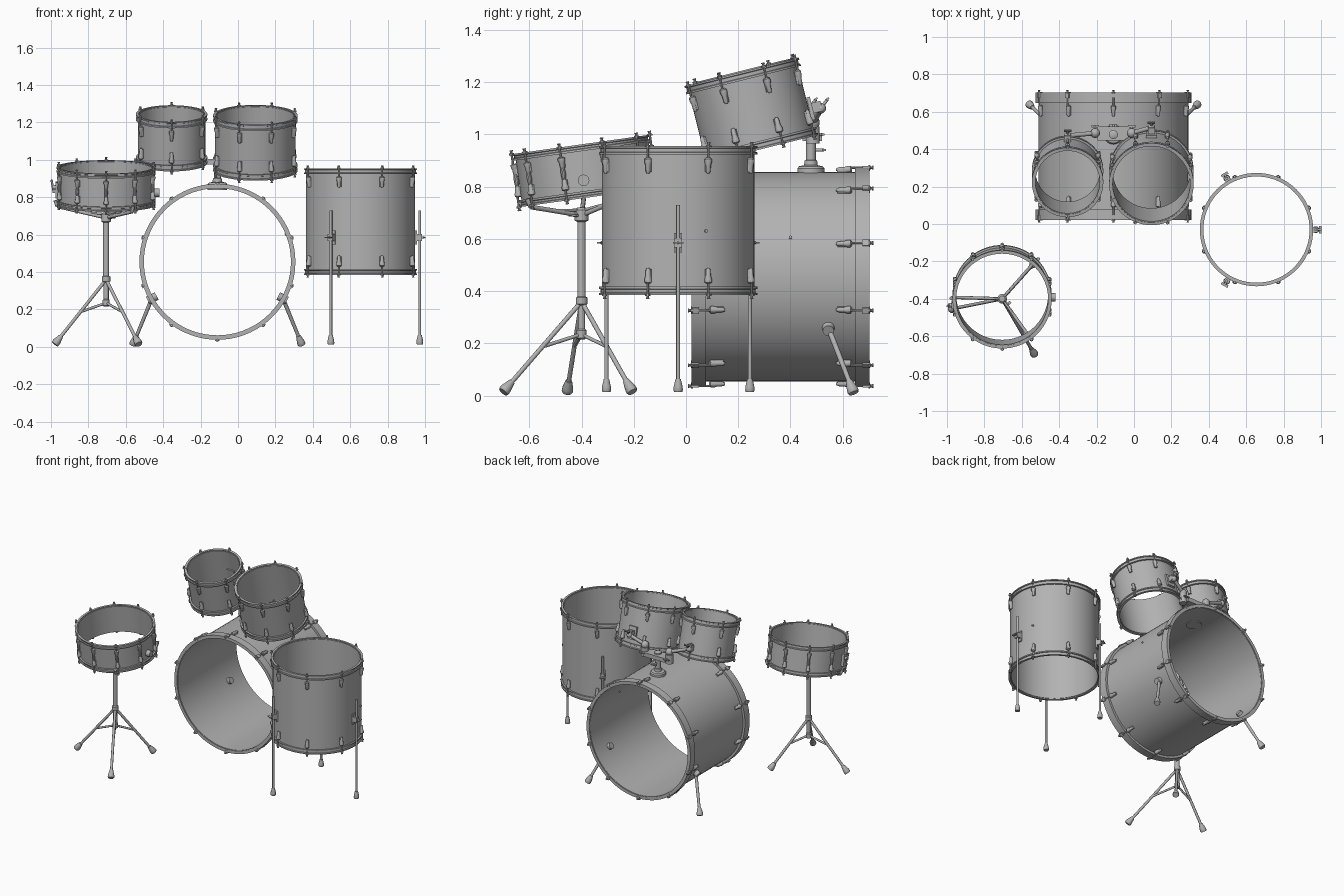
import bpy, bmesh, math
from mathutils import Matrix, Vector

if "Cube" in bpy.data.objects:
    bpy.data.objects.remove(bpy.data.objects["Cube"], do_unlink=True)

GREY = (0.45, 0.45, 0.45, 1)
mat = bpy.data.materials.new("plain_grey")
mat.use_nodes = True
mat.diffuse_color = GREY
mat.node_tree.nodes["Principled BSDF"].inputs["Base Color"].default_value = GREY


def finish(name, bm):
    """Turn a bmesh into a smooth-by-angle object."""
    bmesh.ops.recalc_face_normals(bm, faces=bm.faces)
    me = bpy.data.meshes.new(name)
    bm.to_mesh(me)
    bm.free()
    me.materials.append(mat)
    ob = bpy.data.objects.new(name, me)
    bpy.context.collection.objects.link(ob)
    bpy.ops.object.select_all(action='DESELECT')
    ob.select_set(True)
    bpy.context.view_layer.objects.active = ob
    bpy.ops.object.shade_smooth_by_angle(angle=math.radians(35))


def lathe(bm, profile, m=Matrix(), n=12, ring=False):
    """Spin (radius, z) points round local z; ring closes the profile, otherwise ends are capped."""
    loops = []
    for r, z in profile:
        loops.append([bm.verts.new(m @ Vector((r * math.cos(t), r * math.sin(t), z)))
                      for t in (math.tau * i / n for i in range(n))])
    pairs = list(zip(loops, loops[1:]))
    if ring:
        pairs.append((loops[-1], loops[0]))
    else:
        bm.faces.new(loops[0][::-1])
        bm.faces.new(loops[-1])
    for a, b in pairs:
        for i in range(n):
            j = (i + 1) % n
            bm.faces.new((a[i], a[j], b[j], b[i]))


def aim(p, q):
    d = Vector(q) - Vector(p)
    return Matrix.Translation(p) @ d.to_track_quat('Z', 'Y').to_matrix().to_4x4(), d.length


def rod(bm, p, q, r0, r1=None, n=12):
    m, length = aim(p, q)
    lathe(bm, [(r0, 0), (r1 or r0, length)], m, n)


def box(bm, centre, size, m=Matrix()):
    bmesh.ops.create_cube(bm, size=1, matrix=m @ Matrix.Translation(centre) @ Matrix.Diagonal((*size, 1)))


def ball(bm, centre, r):
    bmesh.ops.create_uvsphere(bm, u_segments=16, v_segments=10, radius=r, matrix=Matrix.Translation(centre))


def foot(bm, p, top, r=0.016, length=0.055):
    """Rubber foot with its base at p, pointing back towards top."""
    m, _ = aim(p, top)
    lathe(bm, [(r, 0), (r * 1.15, 0.006), (r * 1.1, 0.02), (r * 0.65, length)], m, 14)


def wing_nut(bm, p, q):
    rod(bm, p, q, 0.006)
    m, length = aim(p, q)
    box(bm, (0, 0, length), (0.04, 0.007, 0.014), m)


LUG = [(0.005, 0), (0.009, 0.008), (0.010, 0.03), (0.014, 0.042), (0.014, 0.055), (0.008, 0.06)]


def drum(name, m, radius, height, lugs, phase, hoop_h=0.032, claws=False, joined=False):
    """Open shell, two hoops and a ring of lugs with tension rods; radius is that of the hoops."""
    h = height / 2
    sr = radius - (0.016 if claws else 0.011)
    bm = bmesh.new()
    e = h - 0.006
    lathe(bm, [(sr, -e), (sr, e), (sr - 0.008, e), (sr - 0.008, -e)], m, 72, True)
    finish(name + "_shell", bm)

    # Hoops with a rolled edge at each end
    for s, label in ((1, "upper"), (-1, "lower")):
        bm = bmesh.new()
        if claws:
            prof = [(radius - 0.018, h - hoop_h), (radius, h - hoop_h), (radius, h), (radius - 0.022, h)]
        else:
            b, c = h - hoop_h, radius - 0.006
            prof = [(sr - 0.002, b), (radius, b), (radius, b + 0.008), (c, b + 0.010),
                    (c, h - 0.009), (radius, h - 0.007), (radius, h), (sr - 0.004, h)]
        lathe(bm, [(r, s * z) for r, z in prof], m, 72, True)
        finish(f"{name}_{label}_hoop", bm)

    # Lugs, rods and claws
    lug_bm, rod_bm = bmesh.new(), bmesh.new()
    for i in range(lugs):
        turn = m @ Matrix.Rotation(math.radians(phase) + math.tau * i / lugs, 4, 'Z')
        for s in (1, -1):
            end = turn @ Matrix.Diagonal((1, 1, s, 1))
            k = 0.75 if joined else 1
            z0 = h - hoop_h - 0.012 - 0.06 * k
            lathe(lug_bm, [(r, z * k) for r, z in LUG], end @ Matrix.Translation((sr + 0.009, 0, z0)), 10)
            box(lug_bm, (sr + 0.003, 0, z0 + 0.03 * k), (0.008, 0.02, 0.05 * k), end)
            rr = radius + (0.001 if claws else 0.002)
            at = end @ Matrix.Translation((rr, 0, 0))
            lathe(rod_bm, [(0.0045, z0 + 0.04), (0.0045, h + 0.002)], at, 8)
            lathe(rod_bm, [(0.010, h - 0.004), (0.010, h + 0.003), (0.005, h + 0.004),
                           (0.005, h + 0.010), (0.007, h + 0.011), (0.007, h + 0.015)], at, 10)
            if claws:
                box(rod_bm, (radius - 0.003, 0, h - 0.012), (0.02, 0.024, 0.03), end)
        if joined:
            lathe(lug_bm, [(0.007, -h * 0.3), (0.010, 0), (0.007, h * 0.3)],
                  turn @ Matrix.Translation((sr + 0.009, 0, 0)), 10)
    finish(name + "_lugs", lug_bm)
    finish(name + "_tension_rods", rod_bm)


def place(x, y, z, tilt):
    return Matrix.Translation((x, y, z)) @ Matrix.Rotation(math.radians(tilt), 4, 'X')


# Drums
BX, BZ = -0.11, 0.455
drum("bass_drum", place(BX, 0.362, BZ, 90), 0.417, 0.68, 10, 18, 0.055, claws=True)
drum("floor_tom", place(0.655, -0.03, 0.67, 0), 0.303, 0.57, 8, 22.5)
drum("left_tom", place(0.093, 0.25, 1.091, 14), 0.226, 0.305, 8, 22.5)
drum("right_tom", place(-0.355, 0.255, 1.115, 14), 0.191, 0.27, 6, 30)
drum("snare_drum", place(-0.705, -0.389, 0.86, 8), 0.265, 0.205, 10, 18, 0.026, joined=True)

# Bass drum spurs
for s, side in ((1, "left"), (-1, "right")):
    bm = bmesh.new()
    hip, toe = (BX + s * 0.35, 0.545, 0.26), (BX + s * 0.452, 0.642, 0.01)
    ball(bm, hip, 0.024)
    rod(bm, (BX + s * 0.325, 0.545, 0.272), (BX + s * 0.372, 0.545, 0.248), 0.022)
    rod(bm, hip, toe, 0.011, 0.009)
    foot(bm, toe, hip, 0.019)
    finish(side + "_spur", bm)

# Floor tom legs with clamps
for i, side in enumerate(("left", "back", "front")):
    a = math.tau * i / 3
    u = Vector((math.cos(a), math.sin(a), 0))
    c = Vector((0.655, -0.03, 0))
    p = c + u * 0.317
    up = Vector((0, 0, 1))
    bm = bmesh.new()
    rod(bm, p + up * 0.03, p + up * 0.73, 0.0075)
    foot(bm, p + up * 0.014, p + up, 0.016, 0.05)
    turn = Matrix.Translation(c) @ Matrix.Rotation(a, 4, 'Z')
    box(bm, (0.296, 0, 0.585), (0.01, 0.03, 0.075), turn)
    box(bm, (0.313, 0, 0.585), (0.03, 0.03, 0.036), turn)
    wing_nut(bm, p + up * 0.585, p + u * 0.024 + up * 0.585)
    finish(f"floor_tom_{side}_leg", bm)

# Vent rings
bm = bmesh.new()
rod(bm, (0.925, 0.075, 0.63), (0.937, 0.079, 0.63), 0.006)
rod(bm, (BX + 0.36, 0.4, 0.60), (BX + 0.378, 0.4, 0.607), 0.006)
finish("vent_rings", bm)

# Tom holder on the bass drum
PY = 0.478
bm = bmesh.new()
lathe(bm, [(0.052, 0.84), (0.052, 0.87), (0.045, 0.878), (0.026, 0.882), (0.024, 0.9),
           (0.019, 0.902), (0.019, 0.99)], Matrix.Translation((BX, PY, 0)), 24)
box(bm, (BX, PY + 0.005, 0.99), (0.17, 0.075, 0.03))
lathe(bm, [(0.024, 0.975), (0.024, 1.015), (0.015, 1.02)], Matrix.Translation((BX, PY, 0)), 20)
wing_nut(bm, (BX, PY, 0.94), (BX, PY + 0.05, 0.94))
finish("tom_holder", bm)
for s, side, tx in ((1, "left", 0.093), (-1, "right", -0.355)):
    bm = bmesh.new()
    x, back = BX + s * 0.098, 0.482 if s > 0 else 0.438
    elbow = Vector((x, PY + 0.008, 1.045))
    rod(bm, (x, PY + 0.008, 0.965), (x, PY + 0.008, 1.03), 0.026, n=20)
    ball(bm, elbow, 0.026)
    clamp = Vector((tx, back + 0.034, 1.10))
    rod(bm, elbow, clamp, 0.012)
    ball(bm, clamp, 0.02)
    tilt = place(tx, back, 1.10, 14)
    box(bm, (0, -0.004, 0), (0.06, 0.014, 0.09), tilt)
    box(bm, (0, 0.018, 0), (0.036, 0.04, 0.04), tilt)
    wing_nut(bm, clamp, clamp + Vector((0, 0.026, 0.035)))
    wing_nut(bm, (x, PY, 1.0), (x, PY + 0.045, 1.0))
    finish(side + "_tom_arm", bm)

# Snare strainer and butt plate
SN = place(-0.705, -0.389, 0.86, 8)
bm = bmesh.new()
box(bm, (-0.262, -0.045, -0.015), (0.02, 0.035, 0.085), SN)
rod(bm, SN @ Vector((-0.265, -0.045, 0)), SN @ Vector((-0.288, -0.045, 0.0)), 0.012)
rod(bm, SN @ Vector((-0.28, -0.045, -0.03)), SN @ Vector((-0.292, -0.045, 0.04)), 0.006)
finish("snare_strainer", bm)
bm = bmesh.new()
rod(bm, SN @ Vector((0.245, -0.008, -0.035)), SN @ Vector((0.284, -0.008, -0.035)), 0.022, n=20)
finish("snare_butt_plate", bm)

# Snare stand: column, tripod legs and basket arms
SX, SY = -0.705, -0.40
bm = bmesh.new()
lathe(bm, [(0.012, 0.215), (0.019, 0.22), (0.019, 0.25), (0.014, 0.255), (0.014, 0.345), (0.022, 0.35),
           (0.022, 0.375), (0.016, 0.38), (0.016, 0.665), (0.026, 0.67), (0.026, 0.71), (0.016, 0.72)],
      Matrix.Translation((SX, SY, 0)), 20)
wing_nut(bm, (SX, SY, 0.69), (SX + 0.03, SY - 0.03, 0.69))
finish("snare_stand_column", bm)
bm = bmesh.new()
for x, y in ((-0.98, -0.455), (-0.53, -0.70), (-0.53, -0.205)):
    toe = Vector((x, y, 0.014))
    hip = Vector((SX, SY, 0.36))
    rod(bm, hip, toe, 0.009)
    foot(bm, toe, hip, 0.019)
    rod(bm, (SX, SY, 0.235), hip.lerp(toe, 0.5), 0.007)
finish("snare_stand_legs", bm)
bm = bmesh.new()
for a in (184, 45, -58):
    u = Vector((math.cos(math.radians(a)), math.sin(math.radians(a)), 0))
    rim = SN @ (u * 0.262 + Vector((0, 0, -0.108)))
    base = Vector((SX, SY, 0.69))
    rod(bm, base, rim, 0.009)
    rod(bm, rim, SN @ (u * 0.274 + Vector((0, 0, -0.075))), 0.009)
    rod(bm, base + u * 0.01 + Vector((0, 0, 0.02)), base.lerp(rim, 0.55), 0.006)
finish("snare_stand_basket", bm)
